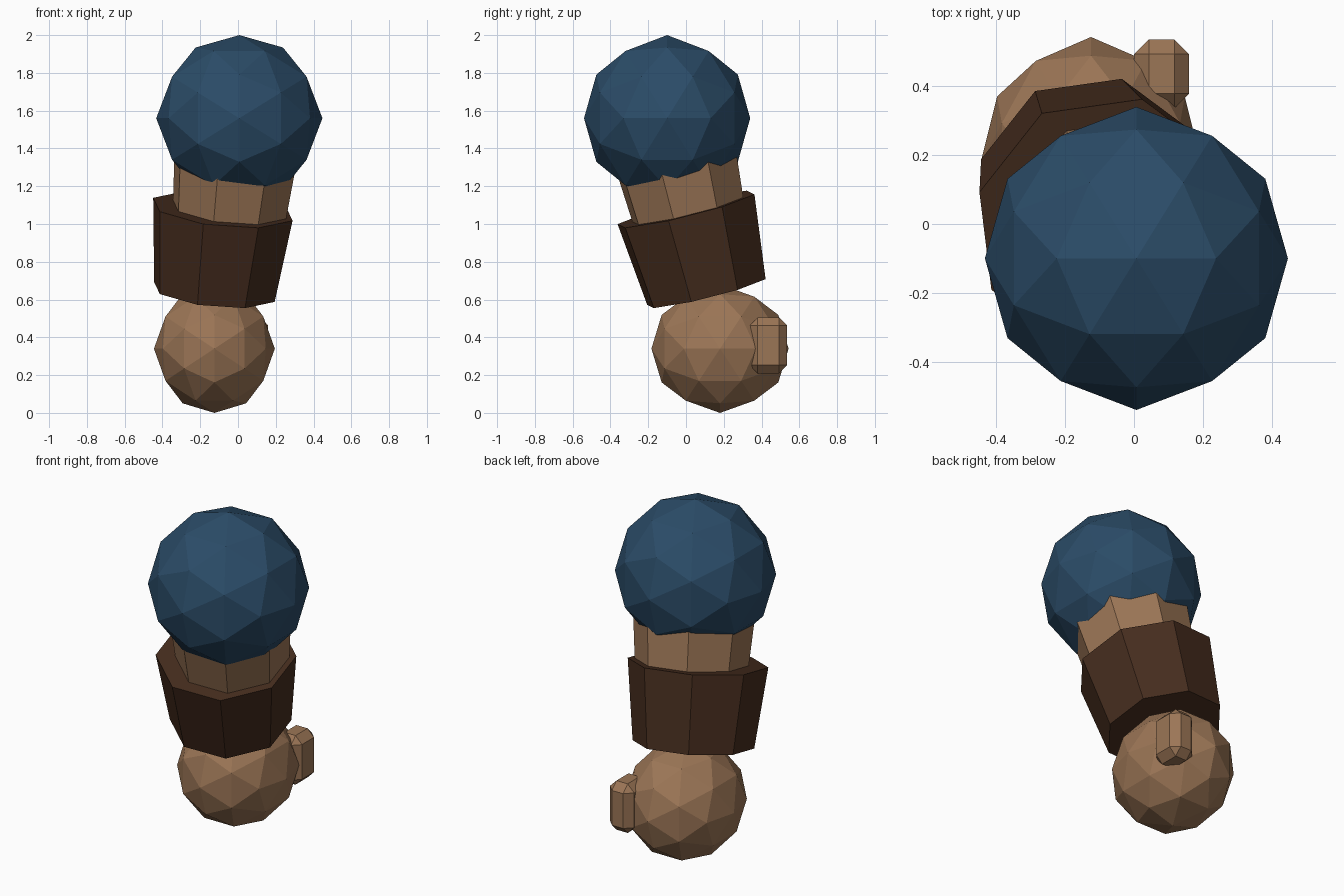
import bpy, bmesh, math
from mathutils import Matrix, Vector

if "Cube" in bpy.data.objects:
    bpy.data.objects.remove(bpy.data.objects["Cube"])


def material(name, rgb):
    m = bpy.data.materials.new(name)
    m.diffuse_color = (*rgb, 1)
    m.use_nodes = True
    m.node_tree.nodes["Principled BSDF"].inputs["Base Color"].default_value = m.diffuse_color
    return m


SKIN = material("skin", (0.33, 0.18, 0.093))
BLUE = material("blue_cloth", (0.024, 0.072, 0.138))
BROWN = material("brown_leather", (0.061, 0.026, 0.013))


def add_object(name, bm, mat):
    mesh = bpy.data.meshes.new(name)
    bm.to_mesh(mesh)
    bm.free()
    mesh.materials.append(mat)
    ob = bpy.data.objects.new(name, mesh)
    bpy.context.collection.objects.link(ob)
    return ob


def ball(name, center, radii, mat):
    # Icosphere turned so that an edge midpoint lies on every axis
    bm = bmesh.new()
    turn = Matrix.Rotation(-math.atan(2) / 2, 4, 'Y')
    bmesh.ops.create_icosphere(bm, subdivisions=2, radius=1, matrix=turn)
    bm.transform(Matrix.Translation(center) @ Matrix.Diagonal((*radii, 1)))
    return add_object(name, bm, mat)


def tube(name, low, high, r_low, r_high, mat):
    # Tapered octagonal cylinder between two points
    low, high = Vector(low), Vector(high)
    axis = high - low
    tilt = Vector((0, 0, 1)).rotation_difference(axis).to_matrix().to_4x4()
    place = (Matrix.Translation((low + high) / 2) @ tilt
             @ Matrix.Rotation(math.radians(30), 4, 'Z'))
    bm = bmesh.new()
    bmesh.ops.create_cone(bm, cap_ends=True, segments=8, radius1=r_low,
                          radius2=r_high, depth=axis.length, matrix=place)
    return add_object(name, bm, mat)


# Shoulder and arm
ball("shoulder", (0.007, -0.10, 1.56), (0.44, 0.44, 0.44), BLUE)
tube("upper_arm", (-0.09, 0.11, 0.65), (0.007, -0.105, 1.56), 0.277, 0.352, SKIN)

# Wrist guard
tube("wrist_guard", (-0.125, 0.108, 0.64), (-0.08, 0.0, 1.078), 0.333, 0.385, BROWN)

# Fist and thumb
ball("fist", (-0.125, 0.18, 0.34), (0.32, 0.363, 0.34), SKIN)
bm = bmesh.new()
bmesh.ops.create_cube(bm, size=1)
bm.transform(Matrix.Translation((0.08, 0.436, 0.357))
             @ Matrix.Diagonal((0.16, 0.20, 0.295, 1)))
bmesh.ops.bevel(bm, geom=bm.edges[:], offset=0.043, segments=1, affect='EDGES')
add_object("thumb", bm, SKIN)
